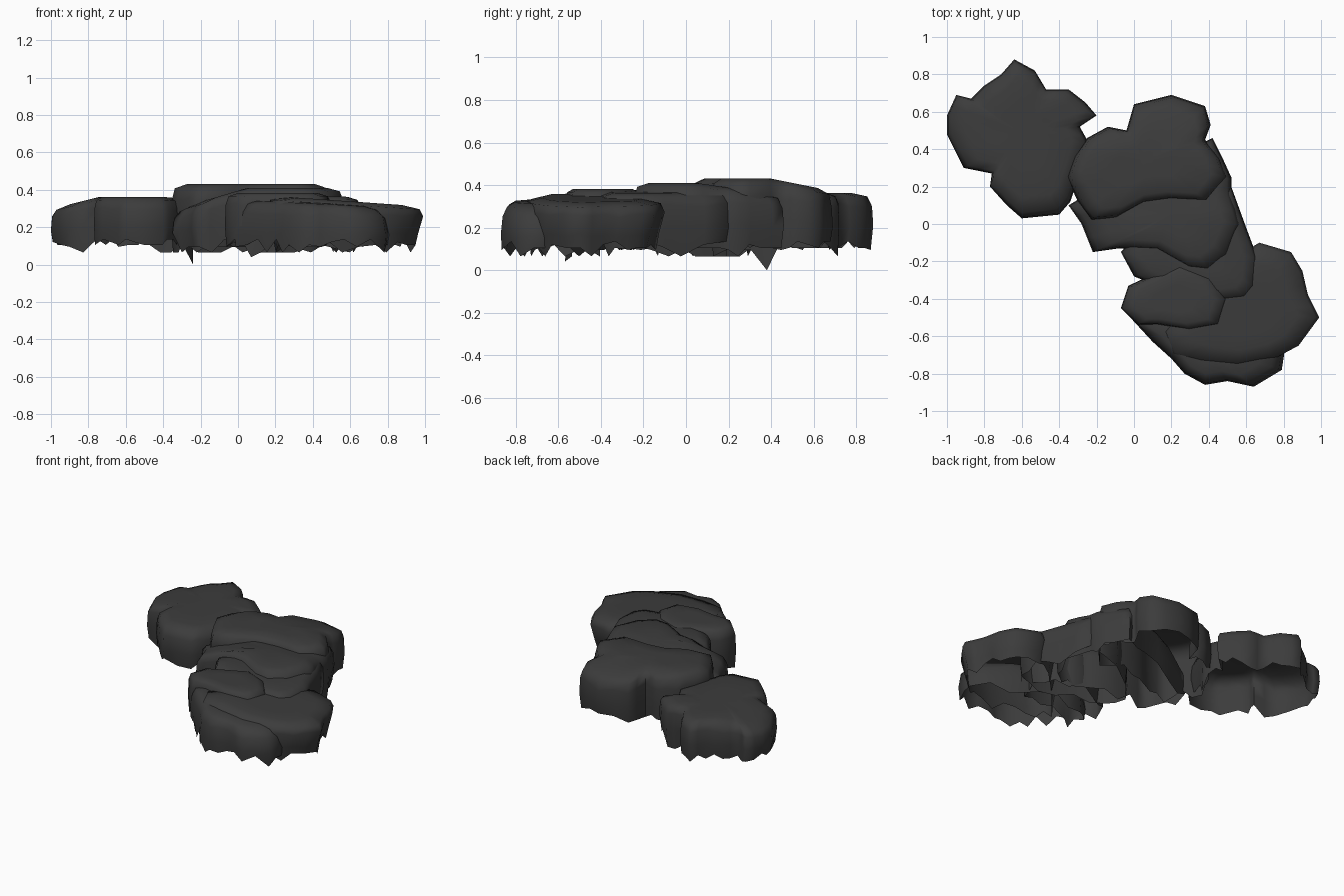
import bpy, bmesh, math, random
from mathutils import Vector

if "Cube" in bpy.data.objects:
    bpy.data.objects.remove(bpy.data.objects["Cube"])

random.seed(7)
stone = bpy.data.materials.new("dark_stone")
stone.diffuse_color = (0.045, 0.045, 0.045, 1)
stone.use_nodes = True
stone.node_tree.nodes["Principled BSDF"].inputs["Base Color"].default_value = stone.diffuse_color

# wall profiles: (outline scale, fraction of height above the rim)
WALL = [(0.97, 0), (1.0, 0.4), (0.985, 0.78), (0.93, 0.94), (0.75, 1.0), (0.4, 1.0)]
DOME = [(0.98, 0), (1.0, 0.3), (0.96, 0.7), (0.86, 0.9), (0.7, 0.98), (0.4, 1.0)]
LEDGE = [(0.89, 0), (0.93, 0.28), (1.0, 0.72), (0.95, 0.92), (0.7, 1.0), (0.4, 1.0)]


def slab(name, outline, height, base=0.105, profile=WALL, spikes=()):
    """Open-bottomed rock shell: ragged lower rim, bulging wall, rounded top.
    height(x, y) gives the top surface."""
    pts = []
    for i, p in enumerate(outline):
        p, q = Vector(p), Vector(outline[(i + 1) % len(outline)])
        pts += [p, (p + q) / 2]
    cen = sum(pts, Vector((0, 0))) / len(pts)
    n = len(pts)
    bm = bmesh.new()
    rings = []
    for k, (s, f) in enumerate(profile):
        ring = []
        for p in pts:
            q = cen + (p - cen) * s
            z = base + (height(q.x, q.y) - base) * f
            if k == 0:
                z += random.choice((0.03, 0.0, 0.015, -0.01, 0.0, -0.04))
            elif k < 3:
                z += random.uniform(-0.01, 0.01)
            ring.append(bm.verts.new((q.x, q.y, z)))
        rings.append(ring)
    # long hanging points on the rim
    for x, y, z in spikes:
        v = min(rings[0], key=lambda w: (w.co.xy - Vector((x, y))).length)
        v.co = (x, y, z)
    for a, b in zip(rings, rings[1:]):
        for i in range(n):
            j = (i + 1) % n
            bm.faces.new((a[i], a[j], b[j], b[i]))
    hub = bm.verts.new((cen.x, cen.y, height(cen.x, cen.y)))
    for i in range(n):
        bm.faces.new((rings[-1][i], rings[-1][(i + 1) % n], hub))
    bmesh.ops.recalc_face_normals(bm, faces=bm.faces)
    me = bpy.data.meshes.new(name)
    bm.to_mesh(me)
    bm.free()
    if sum(p.normal.z * p.area for p in me.polygons) < 0:
        me.flip_normals()
    me.materials.append(stone)
    ob = bpy.data.objects.new(name, me)
    bpy.context.collection.objects.link(ob)
    bpy.ops.object.select_all(action='DESELECT')
    ob.select_set(True)
    bpy.context.view_layer.objects.active = ob
    bpy.ops.object.shade_smooth_by_angle(angle=math.radians(80))


# detached lobed rock at the back left, dropping toward -x
slab("back_left_rock",
     [(-1, .48), (-.91, .3), (-.76, .27), (-.77, .2), (-.68, .1), (-.6, .03), (-.4, .05),
      (-.34, .12), (-.28, .3), (-.24, .43), (-.29, .52), (-.2, .58), (-.26, .65), (-.35, .72),
      (-.47, .72), (-.53, .82), (-.64, .88), (-.71, .8), (-.8, .74), (-.87, .67), (-.95, .69),
      (-1, .58)],
     lambda x, y: .362 - .25 * max(0, -.74 - x) - .1 * max(0, x + .4),
     spikes=[(-.24, .38, 0.0)])

# summit slab: flat in front, rounding down at the back
slab("summit_slab",
     [(-.36, .25), (-.3, .12), (-.23, .02), (-.1, .03), (.05, .11), (.2, .13), (.4, .12),
      (.5, .25), (.46, .35), (.38, .45), (.41, .53), (.38, .63), (.2, .69), (0, .64),
      (-.04, .5), (-.14, .52), (-.25, .46), (-.32, .36)],
     lambda x, y: .43 - .2 * max(0, y - .4),
     profile=[(.97, 0), (1, .4), (.985, .75), (.95, .93), (.8, 1), (.4, 1)])

# steps going down toward the front right, each reaching under the one above
slab("second_step",
     [(-.35, .1), (-.28, 0), (-.22, -.15), (-.08, -.13), (.12, -.14), (.3, -.24), (.4, -.25),
      (.5, -.17), (.57, 0), (.52, .16), (.52, .25), (.47, .36), (.42, .46), (.2, .35), (-.1, .25)],
     lambda x, y: .41 - .3 * max(0, .05 - x) - .15 * max(0, y - .05))
slab("third_step",
     [(-.07, -.15), (.0, -.28), (.2, -.36), (.45, -.42), (.6, -.4), (.65, -.34), (.66, -.18),
      (.6, -.02), (.52, .2), (.3, .2), (.1, .05)],
     lambda x, y: .38 - .03 * x)
slab("front_left_slab",
     [(-.07, -.45), (.02, -.54), (.12, -.54), (.3, -.57), (.46, -.54), (.5, -.4), (.42, -.28),
      (.25, -.2), (.1, -.27), (-.03, -.33)],
     lambda x, y: .382, spikes=[(.07, -.57, .04)])
slab("front_right_slab",
     [(.15, -.58), (.2, -.7), (.35, -.74), (.55, -.76), (.75, -.72), (.88, -.65), (.99, -.5),
      (.93, -.38), (.9, -.25), (.84, -.15), (.67, -.1), (.5, -.2), (.3, -.4)],
     lambda x, y: .345 - .07 * (x - .5), profile=LEDGE)
slab("front_base_rock",
     [(-.02, -.5), (.1, -.63), (.2, -.72), (.27, -.8), (.38, -.86), (.5, -.84), (.64, -.87),
      (.79, -.78), (.81, -.65), (.6, -.5), (.3, -.4), (.1, -.4)],
     lambda x, y: .325 - .05 * (x - .5), profile=DOME)
